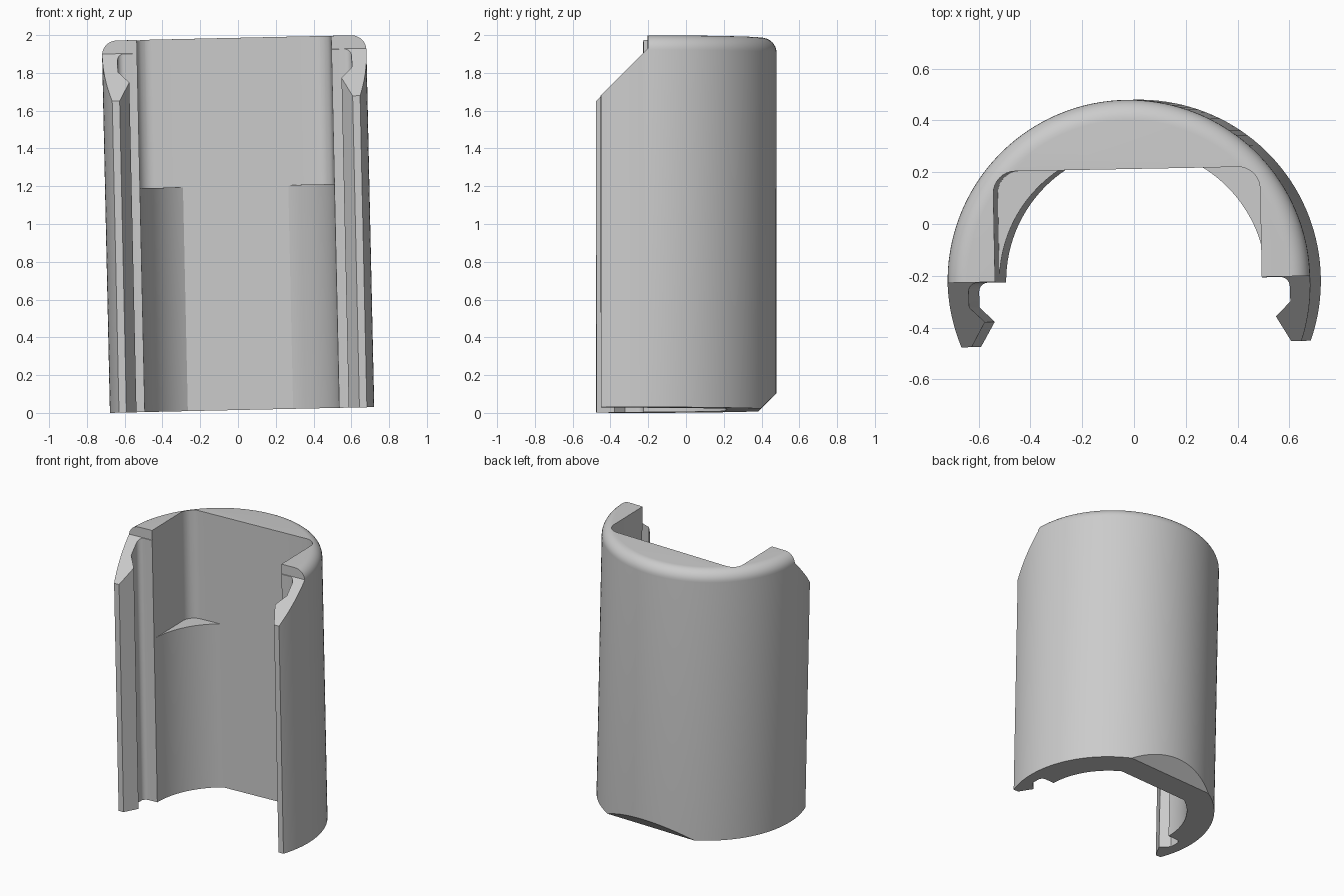
import bpy, bmesh
from math import sin, cos, asin, radians, pi
from mathutils import Matrix

cube = bpy.data.objects.get("Cube")
if cube:
    bpy.data.objects.remove(cube, do_unlink=True)

HEIGHT = 1.97
OUTER, INNER = 0.70, 0.515
FLAT = 0.433        # flat back wall of the bore
TIP = -0.243        # front end of the clip arms


def arc(cx, cy, r, start, end, steps):
    return [(cx + r * cos(start + (end - start) * i / steps),
             cy + r * sin(start + (end - start) * i / steps)) for i in range(steps + 1)]


def mirrored(half):
    return half + [(-x, y) for x, y in reversed(half)]


def new_object(name, bm):
    bmesh.ops.recalc_face_normals(bm, faces=bm.faces)
    mesh = bpy.data.meshes.new(name)
    bm.to_mesh(mesh)
    bm.free()
    obj = bpy.data.objects.new(name, mesh)
    bpy.context.collection.objects.link(obj)
    return obj


def prism(name, profile, low, high, sideways=False):
    """Extrude a profile along z, or a (y, z) profile along x."""
    place = (lambda a, b, c: (c, a, b)) if sideways else (lambda a, b, c: (a, b, c))
    bm = bmesh.new()
    face = bm.faces.new([bm.verts.new(place(a, b, low)) for a, b in profile])
    new = bmesh.ops.extrude_face_region(bm, geom=[face])["geom"]
    verts = [v for v in new if isinstance(v, bmesh.types.BMVert)]
    bmesh.ops.translate(bm, verts=verts, vec=place(0, 0, high - low))
    return new_object(name, bm)


# Outer shell: cylinder with a rounded top rim
bm = bmesh.new()
bmesh.ops.create_cone(bm, cap_ends=True, segments=144, radius1=OUTER, radius2=OUTER,
                      depth=HEIGHT, matrix=Matrix.Translation((0, 0, HEIGHT / 2)))
rim = [e for e in bm.edges if all(v.co.z > HEIGHT - 0.01 for v in e.verts)]
bmesh.ops.bevel(bm, geom=rim, offset=0.078, segments=8, profile=0.5, affect='EDGES')
sleeve = new_object("clip_sleeve", bm)

# Round bore with flat back, grooves and hooked arm ends
hook = [(1, -1), (1, TIP), (0.617, TIP), (0.562, -0.147), (0.62, -0.09)]
groove = arc(0.585, -0.03, 0.035, 0, pi / 2, 8)
bore = arc(0, 0, INNER, asin(0.005 / INNER), asin(FLAT / INNER), 24)
bore_cutter = prism("bore_cutter", mirrored(hook + groove + bore), -0.5, 2.5)

# Square recess above the ledge, with rounded back corners
corner = arc(INNER - 0.085, FLAT - 0.085, 0.085, 0, pi / 2, 8)
recess_cutter = prism("recess_cutter", mirrored([(INNER, -0.1)] + corner), 1.185, 2.5)

# Sloped top of the arms, and chamfer across the lower back
slope_cutter = prism("slope_cutter", [(TIP - 1, 0.65), (0.007, 1.90), (0.007, 2.5), (TIP - 1, 2.5)],
                     -1, 1, sideways=True)
chamfer_cutter = prism("chamfer_cutter", [(0.41, -0.2), (1.61, 1.0), (1.61, -0.2)],
                       -1, 1, sideways=True)

# Cut the shell and discard the cutters
bpy.context.view_layer.objects.active = sleeve
for cutter in (bore_cutter, recess_cutter, slope_cutter, chamfer_cutter):
    cutter.hide_render = True
    mod = sleeve.modifiers.new(cutter.name, 'BOOLEAN')
    mod.operation = 'DIFFERENCE'
    mod.solver = 'EXACT'
    mod.object = cutter
    bpy.ops.object.modifier_apply(modifier=mod.name)
    bpy.data.objects.remove(cutter, do_unlink=True)

# Grey finish
grey = bpy.data.materials.new("light_grey")
grey.use_nodes = True
colour = (0.6, 0.6, 0.6, 1)
grey.diffuse_color = colour
grey.node_tree.nodes["Principled BSDF"].inputs["Base Color"].default_value = colour
sleeve.data.materials.clear()
sleeve.data.materials.append(grey)

# Slight lean and twist of the whole part
sleeve.matrix_world = (Matrix.Translation((0.0215, -0.22, 0.0155))
                       @ Matrix.Rotation(radians(1.1), 4, 'Z')
                       @ Matrix.Rotation(radians(-1.25), 4, 'Y'))

bpy.ops.object.select_all(action='DESELECT')
sleeve.select_set(True)
bpy.context.view_layer.objects.active = sleeve
bpy.ops.object.shade_smooth_by_angle(angle=radians(25))
